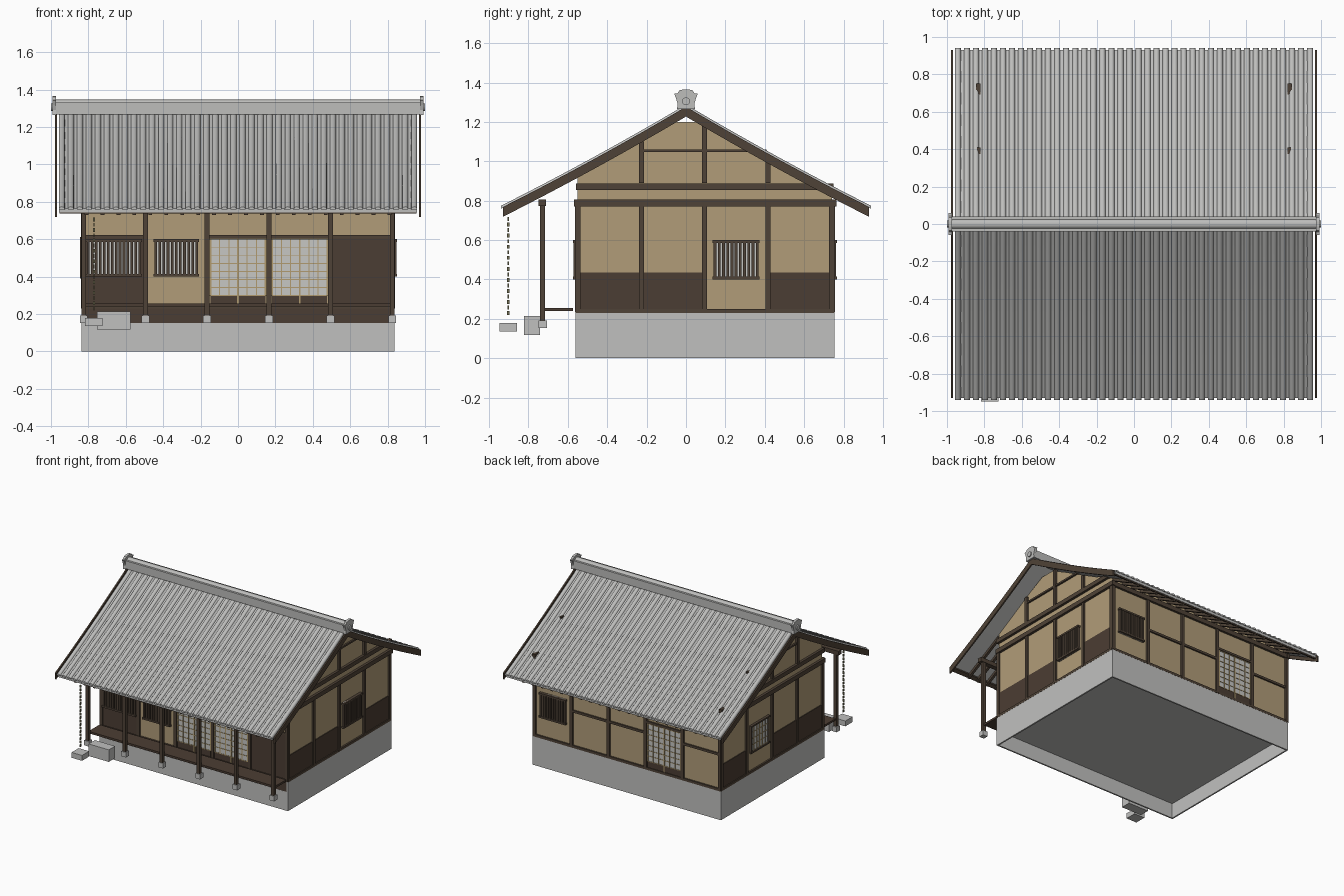
import bpy, bmesh, math

cube = bpy.data.objects.get("Cube")
if cube:
    bpy.data.objects.remove(cube)


def material(name, r, g, b):
    m = bpy.data.materials.new(name)
    m.use_nodes = True
    m.diffuse_color = (r, g, b, 1)
    m.node_tree.nodes["Principled BSDF"].inputs["Base Color"].default_value = (r, g, b, 1)
    return m


TIMBER = material("dark timber", .078, .055, .038)
BOARD = material("stained boards", .071, .047, .033)
PLASTER = material("earth plaster", .44, .335, .19)
STONE = material("grey stone", .53, .53, .52)
TILE = material("clay roof tile", .51, .51, .50)
PAPER = material("window paper", .57, .57, .55)
LATTICE = material("pale lattice wood", .44, .33, .16)
BRASS = material("aged brass", .16, .15, .08)

parts = {}


def mesh_for(name, mat):
    return parts.setdefault(name, (bmesh.new(), mat))[0]


def box(name, mat, x0, x1, y0, y1, z0, z1):
    bm = mesh_for(name, mat)
    v = [bm.verts.new((x, y, z)) for x in (x0, x1) for y in (y0, y1) for z in (z0, z1)]
    for f in ((0, 1, 3, 2), (4, 6, 7, 5), (0, 4, 5, 1), (2, 3, 7, 6), (0, 2, 6, 4), (1, 5, 7, 3)):
        bm.faces.new([v[i] for i in f])


def loft(name, mat, rings):
    """Skin closed rings of points and cap both ends."""
    bm = mesh_for(name, mat)
    rows = [[bm.verts.new(p) for p in ring] for ring in rings]
    n = len(rows[0])
    for a, b in zip(rows, rows[1:]):
        for i in range(n):
            bm.faces.new((a[i], a[(i + 1) % n], b[(i + 1) % n], b[i]))
    bm.faces.new(rows[0])
    bm.faces.new(rows[-1][::-1])


EAVE = .93
STEPS = 8


def roof_z(y):
    t = abs(y) / EAVE
    return 1.275 - .509 * t - .04 * t * (1 - t)


def slope(name, mat, profile, side, y0=0, y1=EAVE):
    """Sweep an (x, height) profile down one roof slope."""
    ys = [side * (y0 + (y1 - y0) * i / STEPS) for i in range(STEPS + 1)]
    loft(name, mat, [[(x, y, roof_z(y) + h) for x, h in profile] for y in ys])


def strip(x0, x1, h0, h1):
    return [(x0, h0), (x1, h0), (x1, h1), (x0, h1)]


SIDE = .826


# Wall planes: on_wall places a slab by its span along the wall
def on_wall(face, name, mat, u0, u1, z0, z1, d):
    if face == "front":
        box(name, mat, u0, u1, -.55 - d, -.545, z0, z1)
    elif face == "back":
        box(name, mat, u0, u1, .735, .742 + d, z0, z1)
    elif face == "left":
        box(name, mat, SIDE - .005, SIDE + d, u0, u1, z0, z1)
    else:
        box(name, mat, -SIDE - d, -SIDE + .005, u0, u1, z0, z1)


def barred_window(face, u0, u1, z0=.40, z1=.60):
    on_wall(face, "window_paper", PAPER, u0, u1, z0, z1, .007)
    for z in (z0, z1 - .014):
        on_wall(face, "window_frames", TIMBER, u0 - .012, u1 + .012, z, z + .014, .024)
    n = round((u1 - u0) / .022)
    pitch = (u1 - u0) / n
    for i in range(n + 1):
        c = u0 + pitch * i
        on_wall(face, "window_bars", TIMBER, c - .007, c + .007, z0, z1, .021)


def screen(face, u0, u1, z0, z1, cols, rows):
    on_wall(face, "screen_paper", PAPER, u0, u1, z0, z1, .006)
    for i in range(cols + 1):
        c = u0 + (u1 - u0) * i / cols
        w = .005 if i % 3 == 0 else .0025
        on_wall(face, "screen_lattice", LATTICE, c - w, c + w, z0, z1, .010)
    for i in range(rows + 1):
        c = z0 + (z1 - z0) * i / rows
        on_wall(face, "screen_lattice", LATTICE, u0, u1, c - .0025, c + .0025, .009)


def sliding_doors(face, u0, u1):
    screen(face, u0, u1, .30, .60, 6, 7)
    mid = (u0 + u1) / 2
    on_wall(face, "door_kickboards", BOARD, u0, u1, .25, .30, .007)
    on_wall(face, "screen_lattice", LATTICE, mid - .005, mid + .005, .25, .30, .010)


# Hollow foundation, lower under the veranda, and floor
for s in (-1, 1):
    box("foundation", STONE, min(s * .826, s * .838), max(s * .826, s * .838), -.562, .753, 0, .232)
box("foundation", STONE, -.826, .826, -.562, -.55, 0, .152)
box("foundation", STONE, -.826, .826, .741, .753, 0, .232)
box("floor_slab", STONE, -.826, .826, -.55, .741, .12, .23)

# Plaster body with gables following the roof
ys = [-.55, -.4, -.2, -.06, .06, .2, .4, .6, .742]
outline = [(-.55, .225)] + [(y, min(roof_z(y) - .03, 1.2)) for y in ys] + [(.742, .225)]
loft("plaster_walls", PLASTER, [[(x, y, z) for y, z in outline] for x in (-SIDE, SIDE)])

# Posts, sills and beams
XS = [-.825 + .33 * i for i in range(6)]
YS = [-.548 + .3215 * i for i in range(5)]
P = .0125
for face in ("front", "back"):
    for x in XS:
        on_wall(face, "wall_posts", TIMBER, x - P, x + P, .235, .79, .014)
    on_wall(face, "wall_beams", TIMBER, -.84, .84, .77, .805, .018)
    on_wall(face, "wall_sills", TIMBER, -.838, .838, .23, .25, .012)
for face in ("left", "right"):
    for y in YS:
        on_wall(face, "wall_posts", TIMBER, y - P, y + P, .235, .79, .014)
    on_wall(face, "wall_sills", TIMBER, -.56, .752, .23, .25, .013)
    on_wall(face, "wall_beams", TIMBER, -.565, .765, .77, .805, .02)
    on_wall(face, "gable_beams", TIMBER, -.558, .75, .855, .888, .02)
    on_wall(face, "gable_beams", TIMBER, -.22, .41, 1.046, 1.06, .014)
    for y, top in ((YS[1], 1.10), (YS[2], 1.19), (YS[3], 1.0)):
        on_wall(face, "gable_posts", TIMBER, y - P, y + P, .89, top, .016)
    # Lower boarding on every bay but the window bay
    for i in (0, 1, 3):
        on_wall(face, "lower_boards", BOARD, YS[i] + P, YS[i + 1] - P, .25, .435, .006)
barred_window("left", .147, .362)
screen("right", .147, .362, .40, .60, 6, 4)
for z in (.39, .60):
    on_wall("right", "window_frames", TIMBER, .135, .375, z, z + .012, .02)
for y in (.141, .362):
    on_wall("right", "window_frames", TIMBER, y, y + .012, .39, .61, .018)

# Front bays
on_wall("front", "front_skirt", BOARD, -.826, .826, .152, .25, .011)
for i in (0, 4):
    on_wall("front", "front_boards", BOARD, XS[i] + P, XS[i + 1] - P, .25, .61, .006)
for i in (0, 2, 3, 4):
    on_wall("front", "lintels", TIMBER, XS[i] + P, XS[i + 1] - P, .605, .622, .012)
barred_window("front", -.80, -.525)
barred_window("front", -.44, -.22)
for i in (2, 3):
    sliding_doors("front", XS[i] + .018, XS[i + 1] - .018)

# Back bays
barred_window("back", .55, .765)
for i, z in ((0, .515), (1, .605), (2, .515), (3, .515)):
    on_wall("back", "lintels", TIMBER, XS[i] + P, XS[i + 1] - P, z, z + .018, .012)
sliding_doors("back", XS[1] + .018, XS[2] - .018)

# Veranda
box("veranda_deck", BOARD, -.83, .83, -.715, -.575, .24, .256)
box("veranda_beam", TIMBER, -.86, .86, -.75, -.712, .772, .805)
for x in XS:
    box("veranda_posts", TIMBER, x - .013, x + .013, -.742, -.716, .19, .79)
    box("post_stones", STONE, x - .021, x + .021, -.748, -.707, .152, .192)
box("step_stone", STONE, -.755, -.575, -.822, -.742, .118, .215)
box("drip_stone", STONE, -.818, -.725, -.948, -.858, .135, .178)

# Rain chain of alternating links
for i in range(18):
    w, d = (.006, .003) if i % 2 else (.003, .006)
    z = .22 + .028 * i
    box("rain_chain", BRASS, -.77 - w, -.77 + w, -.903 - d, -.903 + d, z, z + .02)

# Roof deck, barge boards, eave boards and rafters
for side in (-1, 1):
    slope("roof_deck", TILE, strip(-.957, .957, -.022, -.001), side)
    slope("eave_boards", TIMBER, strip(-.955, .955, -.032, -.021), side, .895, .922)
    for x in (-.979, .968):
        slope("barge_boards", TIMBER, strip(x, x + .011, -.048, .002), side)
    for i in range(20):
        x = -.81 + 1.62 * i / 19
        slope("rafters", TIMBER, strip(x - .01, x + .01, -.045, -.02), side, .57, .915)

# Ridge with round cap and end ornaments
box("ridge", TILE, -.975, .975, -.04, .04, 1.268, 1.332)
cap = [(.024 * math.cos(a), 1.33 + .016 * math.sin(a)) for a in (math.pi * i / 8 for i in range(9))]
loft("ridge_cap", TILE, [[(x, y, z) for y, z in cap] for x in (-.98, .98)])
half = [(.046, 1.265), (.042, 1.29), (.05, 1.318), (.06, 1.343), (.044, 1.345), (.034, 1.36), (.014, 1.365)]
ornament = half + [(-y, z) for y, z in reversed(half)]
disc = [(.02 * math.cos(math.pi * i / 6), 1.305 + .02 * math.sin(math.pi * i / 6)) for i in range(12)]
for s in (-1, 1):
    loft("ridge_ornaments", TILE, [[(s * x, y, z) for y, z in ornament] for x in (.972, .992)])
    loft("ornament_discs", TILE, [[(s * x, y, z) for y, z in disc] for x in (.99, 1.0)])

# One cover tile row per slope, repeated by an array
ROWS = 40
PITCH = 1.884 / (ROWS - 1)
arc = [(-.942 + .016 * math.cos(a), -.002 + .015 * math.sin(a)) for a in (math.pi * i / 6 for i in range(7))]
for side in (-1, 1):
    slope("tile_rows", TILE, arc, side, .01, EAVE + .01)

for name, (bm, mat) in parts.items():
    bmesh.ops.recalc_face_normals(bm, faces=bm.faces)
    me = bpy.data.meshes.new(name)
    bm.to_mesh(me)
    bm.free()
    me.materials.append(mat)
    ob = bpy.data.objects.new(name, me)
    bpy.context.collection.objects.link(ob)
    if name == "tile_rows":
        arr = ob.modifiers.new("repeat", "ARRAY")
        arr.count = ROWS
        arr.use_relative_offset = False
        arr.use_constant_offset = True
        arr.constant_offset_displace = (PITCH, 0, 0)
    if name in ("tile_rows", "ridge_cap"):
        bpy.ops.object.select_all(action="DESELECT")
        ob.select_set(True)
        bpy.context.view_layer.objects.active = ob
        bpy.ops.object.shade_smooth_by_angle(angle=math.radians(40))
